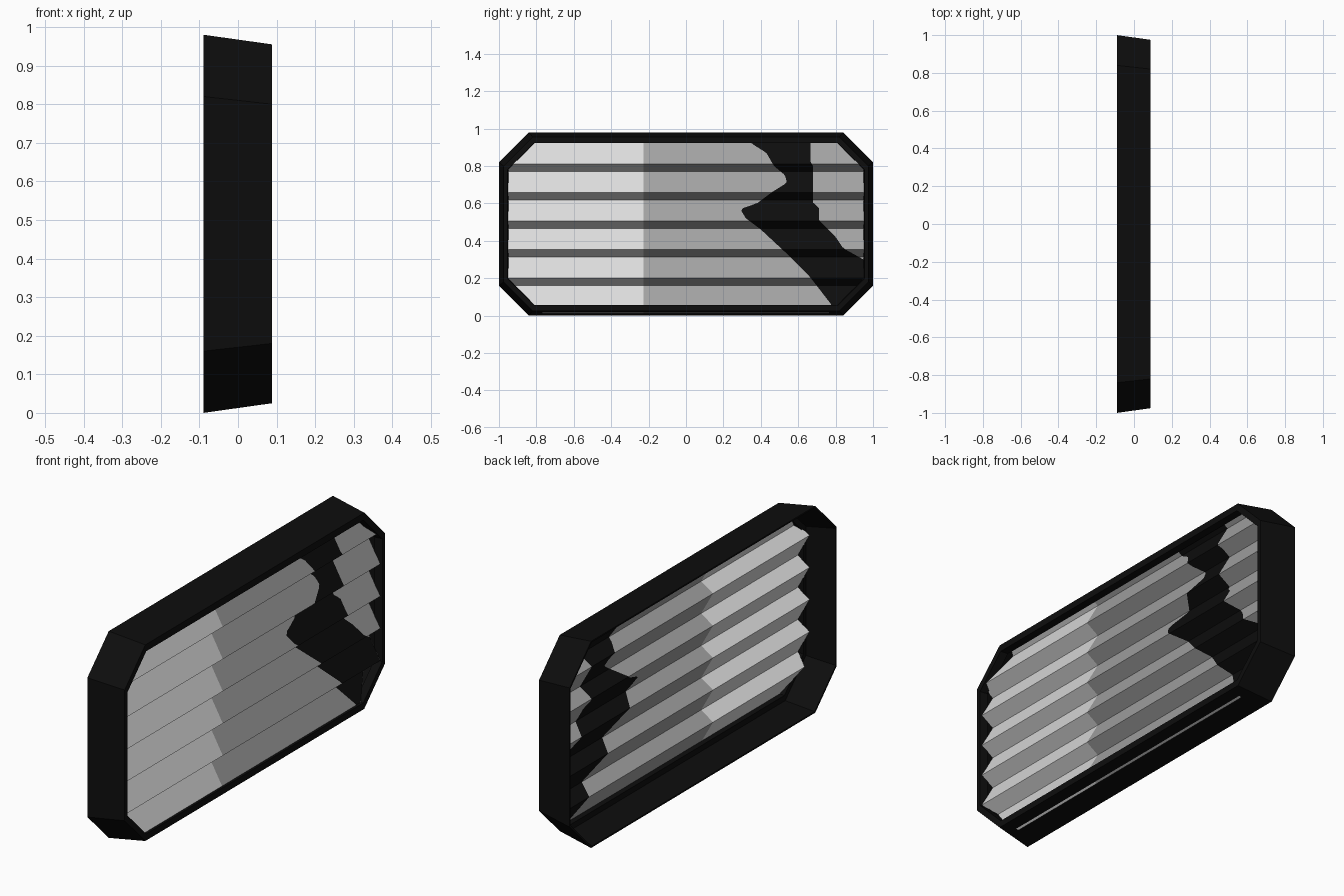
import bpy, bmesh

if "Cube" in bpy.data.objects:
    bpy.data.objects.remove(bpy.data.objects["Cube"])


def material(name, v):
    m = bpy.data.materials.new(name)
    m.diffuse_color = (v, v, v, 1)
    m.use_nodes = True
    m.node_tree.nodes["Principled BSDF"].inputs["Base Color"].default_value = m.diffuse_color
    return m


black = material("black", 0.004)
light = material("light grey", 0.72)
mid = material("mid grey", 0.36)


def finish(bm, name, mats):
    bmesh.ops.recalc_face_normals(bm, faces=bm.faces)
    me = bpy.data.meshes.new(name)
    bm.to_mesh(me)
    bm.free()
    for m in mats:
        me.materials.append(m)
    ob = bpy.data.objects.new(name, me)
    bpy.context.collection.objects.link(ob)
    return ob


def octagon(x, hy, z0, z1, c):
    half = [(hy - c, z0), (hy, z0 + c), (hy, z1 - c), (hy - c, z1)]
    return [(x, y, z) for y, z in half] + [(x, -y, z) for y, z in reversed(half)]


# Tapered octagonal frame: thin wall with a front lip
rings = [octagon(-0.09, 1.0, 0.0, 0.98, 0.16),
         octagon(0.088, 0.975, 0.025, 0.955, 0.155),
         octagon(0.088, 0.955, 0.056, 0.922, 0.142),
         octagon(0.05, 0.95, 0.056, 0.922, 0.142),
         octagon(0.05, 0.97, 0.029, 0.951, 0.155),
         octagon(-0.09, 0.993, 0.007, 0.973, 0.158)]
bm = bmesh.new()
vr = [[bm.verts.new(p) for p in r] for r in rings]
for a, b in zip(vr, vr[1:] + vr[:1]):
    for i in range(8):
        j = (i + 1) % 8
        bm.faces.new((a[i], a[j], b[j], b[i]))
finish(bm, "frame", [black])

# Corrugated sheet, painted in vertical zones with a ragged black patch
LEFT = [(0.055, 0.78), (0.21, 0.66), (0.33, 0.54), (0.46, 0.40), (0.52, 0.32),
        (0.57, 0.29), (0.60, 0.38), (0.66, 0.46), (0.71, 0.54), (0.75, 0.53),
        (0.80, 0.47), (0.87, 0.43), (0.92, 0.35)]
RIGHT = [(0.30, 0.96), (0.31, 0.93), (0.36, 0.84), (0.42, 0.80), (0.51, 0.71),
         (0.58, 0.71), (0.60, 0.68), (0.80, 0.68), (0.82, 0.665), (0.92, 0.665)]


def lerp(table, z):
    if z <= table[0][0]:
        return table[0][1]
    for (z0, y0), (z1, y1) in zip(table, table[1:]):
        if z <= z1:
            return y0 + (y1 - y0) * (z - z0) / (z1 - z0)
    return table[-1][1]


PITCH, SHORT, PEAK = 0.1525, 0.042, 0.049
X_IN, X_OUT = 0.018, 0.08
levels = [(PEAK - 0.038, X_IN + 0.006)]
for k in range(6):
    z = PEAK + k * PITCH
    for i in range(9):
        t = i / 8
        levels.append((z + t * (PITCH - SHORT), X_OUT + t * (X_IN - X_OUT)))
    if k < 5:
        for i in (1, 2):
            t = i / 3
            levels.append((z + PITCH - SHORT * (1 - t), X_IN + t * (X_OUT - X_IN)))
levels.append((0.938, 0.04))

bm = bmesh.new()
rows = []
for z, x in levels:
    end = min(0.952, 0.755 + z, 0.755 + 0.98 - z)
    l = min(lerp(LEFT, z), end - 0.002)
    r = min(lerp(RIGHT, z), end - 0.001)
    rows.append([bm.verts.new((x, y, z)) for y in (-end, -0.228, l, r, end)])
for a, b in zip(rows, rows[1:]):
    for i, m in enumerate((0, 1, 2, 1)):
        f = bm.faces.new((a[i], a[i + 1], b[i + 1], b[i]))
        f.material_index = m
finish(bm, "corrugated_sheet", [light, mid, black])
